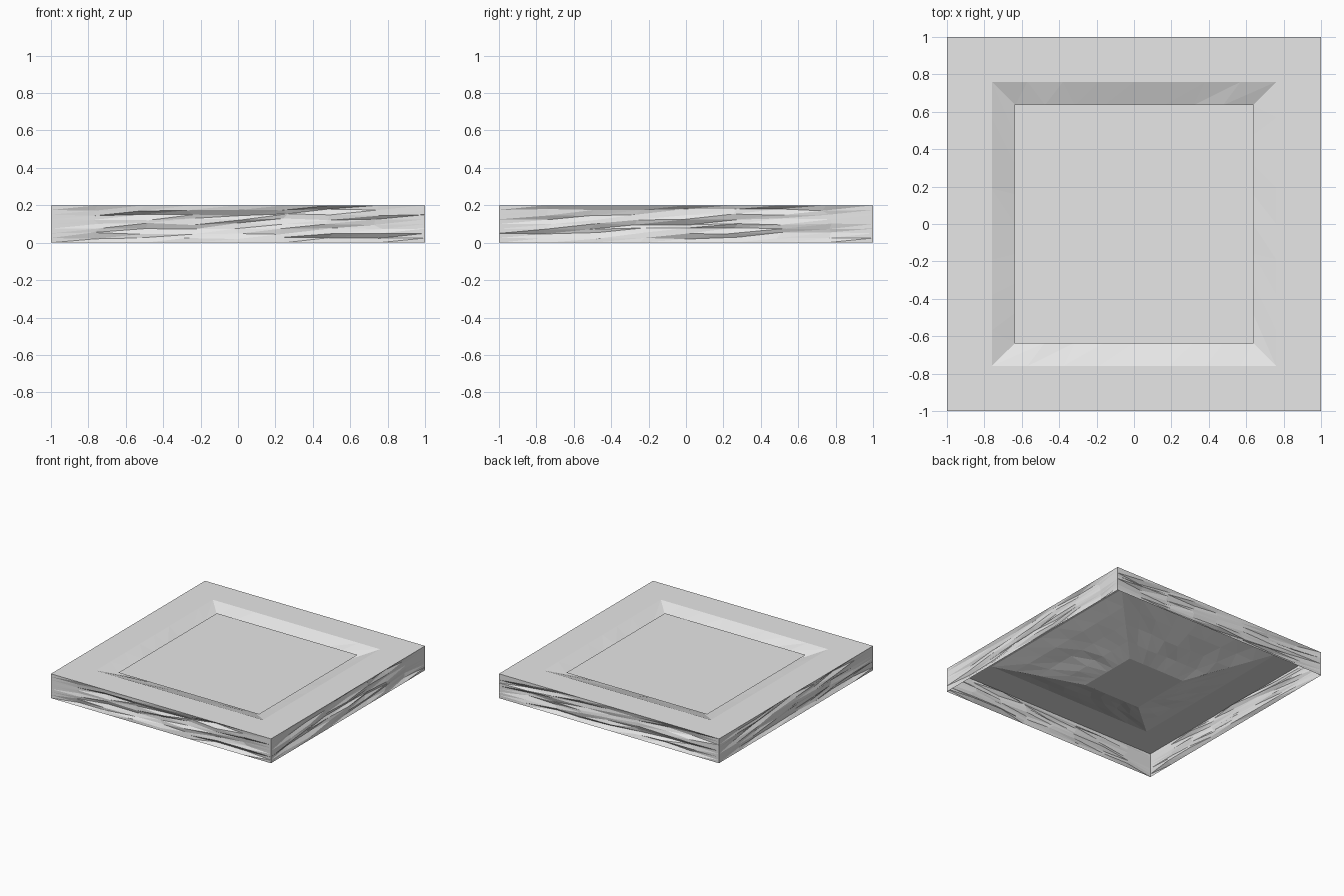
import bpy, bmesh, math, random
from mathutils import Vector, Matrix

random.seed(7)
cube = bpy.data.objects.get("Cube")
if cube:
    bpy.data.objects.remove(cube, do_unlink=True)

HEIGHT = 0.2
SEGMENTS = 8

stone = bpy.data.materials.new("light_grey")
stone.use_nodes = True
GREY = (0.8, 0.8, 0.8, 1)
stone.diffuse_color = GREY
stone.node_tree.nodes["Principled BSDF"].inputs["Base Color"].default_value = GREY


def finish(name, bm):
    """Turn a bmesh into a flat shaded object."""
    bmesh.ops.remove_doubles(bm, verts=bm.verts, dist=0.0001)
    mesh = bpy.data.meshes.new(name)
    bm.to_mesh(mesh)
    bm.free()
    mesh.materials.append(stone)
    obj = bpy.data.objects.new(name, mesh)
    bpy.context.collection.objects.link(obj)
    return obj


def add_grid(bm, rows, cols, point):
    """Triangulated sheet; point(u, v) gives each corner."""
    grid = [[bm.verts.new(point(c / cols, r / rows)) for c in range(cols + 1)]
            for r in range(rows + 1)]
    for r in range(rows):
        for c in range(cols):
            a, b = grid[r][c], grid[r][c + 1]
            d, e = grid[r + 1][c], grid[r + 1][c + 1]
            bm.faces.new((a, b, e))
            bm.faces.new((a, e, d))


def square(bm, half, z):
    corners = ((-half, -half), (half, -half), (half, half), (-half, half))
    return [bm.verts.new((x, y, z)) for x, y in corners]


def on_border(u, v):
    return min(u, v, 1 - u, 1 - v) < 0.001


# Rough layered side walls, straight along their borders
def wall_point(u, v):
    x, z, inset = 2 * u - 1, HEIGHT * v, 0
    if not on_border(u, v):
        x += random.uniform(-0.03, 0.03)
        z += random.uniform(-0.006, 0.006)
        inset = random.uniform(0, 0.03)
    return Vector((x, inset - 1, z))


bm = bmesh.new()
for side in range(4):
    turn = Matrix.Rotation(side * math.pi / 2, 3, "Z")
    add_grid(bm, SEGMENTS, SEGMENTS, lambda u, v: turn @ wall_point(u, v))
finish("side_walls", bm)

# Flat rim around the basin
OUTER, RIM, FLOOR = 1.0, 0.76, 0.26
bm = bmesh.new()
outside, inside = square(bm, OUTER, HEIGHT), square(bm, RIM, HEIGHT)
for i in range(4):
    j = (i + 1) % 4
    bm.faces.new((outside[i], outside[j], inside[j], inside[i]))
finish("top_rim", bm)


# Sunken basin with slightly uneven slopes and a level floor
def slope_point(u, v):
    half = RIM + (FLOOR - RIM) * v
    z = HEIGHT + (0.005 - HEIGHT) * v
    if not on_border(u, v):
        z += random.uniform(-0.006, 0.006)
    return Vector(((2 * u - 1) * half, -half, z))


bm = bmesh.new()
for side in range(4):
    turn = Matrix.Rotation(side * math.pi / 2, 3, "Z")
    add_grid(bm, 4, SEGMENTS, lambda u, v: turn @ slope_point(u, v))
bm.faces.new(square(bm, FLOOR, 0.005))
finish("basin", bm)

# Level sheet filling the basin
bm = bmesh.new()
bm.faces.new(square(bm, 0.64, 0.167))
finish("water_surface", bm)
